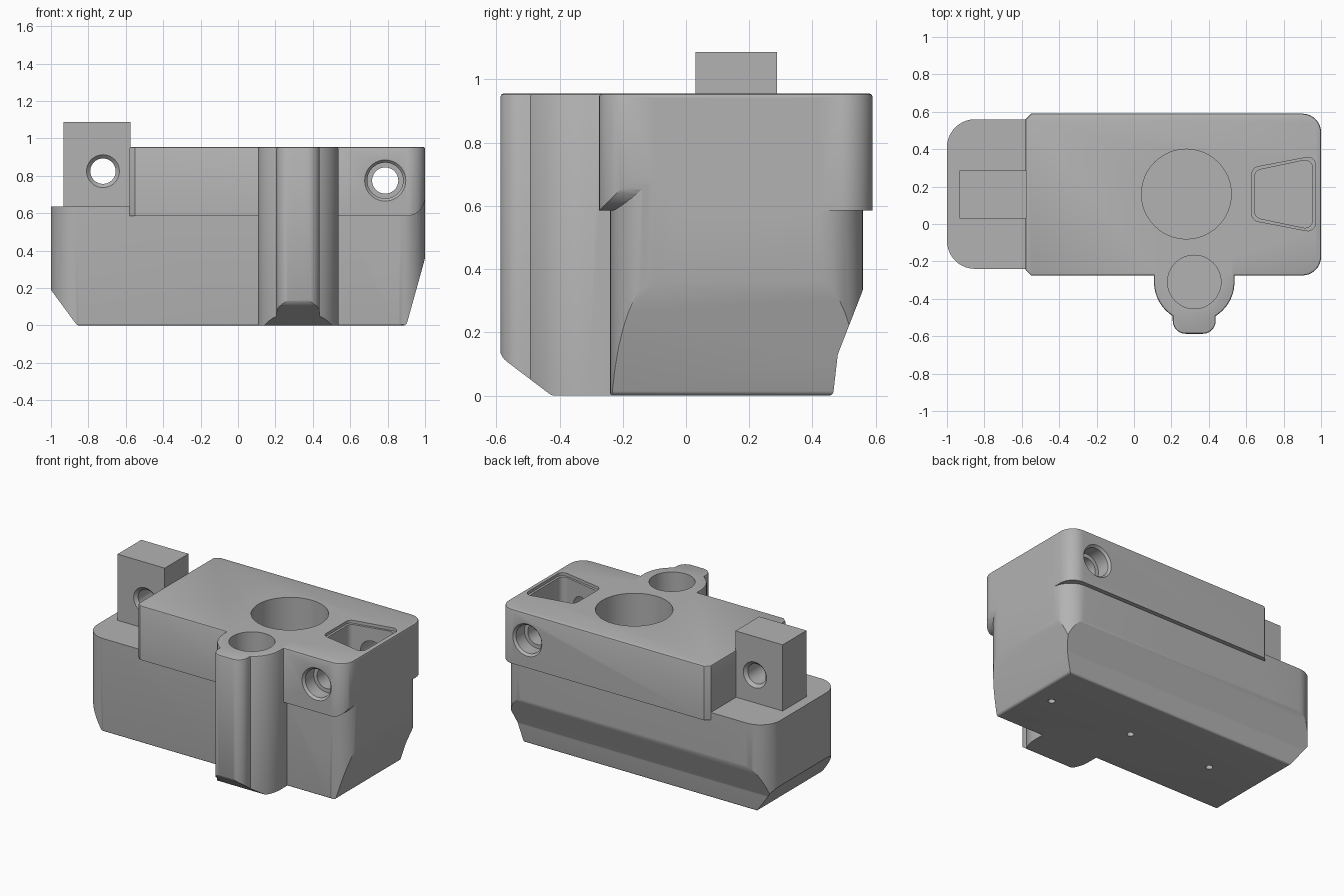
import bpy, bmesh, math
from mathutils import Vector

if "Cube" in bpy.data.objects:
    bpy.data.objects.remove(bpy.data.objects["Cube"])

grey = bpy.data.materials.new("plain grey")
grey.diffuse_color = (0.45, 0.45, 0.45, 1)
grey.use_nodes = True
grey.node_tree.nodes["Principled BSDF"].inputs["Base Color"].default_value = grey.diffuse_color


def rounded(corners, steps=10):
    """Polygon from (a, b, radius) corners; a radius of 0 stays sharp."""
    out = []
    n = len(corners)
    for i, (a, b, r) in enumerate(corners):
        p = Vector((a, b))
        if r == 0:
            out.append(p)
            continue
        u = (Vector(corners[i - 1][:2]) - p).normalized()
        v = (Vector(corners[(i + 1) % n][:2]) - p).normalized()
        half = u.angle(v) / 2
        c = p + (u + v).normalized() * (r / math.sin(half))
        s, e = p + u * (r / math.tan(half)) - c, p + v * (r / math.tan(half)) - c
        sweep = s.angle_signed(e)          # clockwise positive
        a0 = math.atan2(s.y, s.x)
        for k in range(steps + 1):
            t = a0 - sweep * k / steps
            out.append(c + Vector((math.cos(t), math.sin(t))) * r)
    return out


def arc(cx, cy, r, start, end, steps=24):
    angles = [math.radians(start + (end - start) * k / steps) for k in range(steps + 1)]
    return [Vector((cx + r * math.cos(t), cy + r * math.sin(t))) for t in angles]


def finish(name, bm):
    bmesh.ops.recalc_face_normals(bm, faces=bm.faces)
    mesh = bpy.data.meshes.new(name)
    bm.to_mesh(mesh)
    bm.free()
    mesh.materials.append(grey)
    obj = bpy.data.objects.new(name, mesh)
    bpy.context.collection.objects.link(obj)
    return obj


def prism(name, pts, axis, lo, hi, top_bevel=0):
    """Extrude a 2D outline along an axis, optionally easing the upper rim."""
    place = {"z": lambda p, t: (p[0], p[1], t),
             "y": lambda p, t: (p[0], t, p[1]),
             "x": lambda p, t: (t, p[0], p[1])}[axis]
    bm = bmesh.new()
    a = [bm.verts.new(place(p, lo)) for p in pts]
    b = [bm.verts.new(place(p, hi)) for p in pts]
    bm.faces.new(a)
    cap = bm.faces.new(b)
    for i in range(len(pts)):
        j = (i + 1) % len(pts)
        bm.faces.new((a[i], a[j], b[j], b[i]))
    bmesh.ops.recalc_face_normals(bm, faces=bm.faces)
    if top_bevel:
        bmesh.ops.bevel(bm, geom=list(cap.edges), offset=top_bevel, segments=2,
                        profile=0.5, affect="EDGES")
    return finish(name, bm)


def lathe(name, x, z, profile, n=40):
    """Solid turned around a line parallel to y; profile holds (y, radius)."""
    bm = bmesh.new()
    rings = [[bm.verts.new((x + r * math.cos(2 * math.pi * k / n), y,
                            z + r * math.sin(2 * math.pi * k / n))) for k in range(n)]
             for y, r in profile]
    for r0, r1 in zip(rings, rings[1:]):
        for k in range(n):
            m = (k + 1) % n
            bm.faces.new((r0[k], r0[m], r1[m], r1[k]))
    bm.faces.new(rings[0])
    bm.faces.new(rings[-1])
    return finish(name, bm)


def combine(target, other, operation):
    mod = target.modifiers.new("combine", "BOOLEAN")
    mod.operation, mod.solver, mod.object = operation, "EXACT", other
    bpy.context.view_layer.objects.active = target
    bpy.ops.object.modifier_apply(modifier=mod.name)
    bpy.data.objects.remove(other, do_unlink=True)


def circle(x, y, r, steps=48):
    return arc(x, y, r, 0, 360, steps)[:-1]


# Lower body: plan outline trimmed by the front and side silhouettes
housing = prism("housing", rounded([(-1, -0.24, 0.15), (1, -0.24, 0.14),
                                    (1, 0.56, 0.14), (-1, 0.56, 0.15)]), "z", 0, 0.94)
combine(housing, prism("front_trim", rounded(
    [(-0.86, 0, 0.02), (0.9, 0, 0.02), (1, 0.36, 0), (1, 0.94, 0), (-0.5, 0.94, 0),
     (-0.5, 0.635, 0), (-1, 0.635, 0), (-1, 0.19, 0)], 5), "y", -1, 1), "INTERSECT")
combine(housing, prism("side_trim", rounded(
    [(-0.24, 0, 0.01), (0.465, 0, 0.015), (0.48, 0.13, 0.04), (0.56, 0.335, 0.04),
     (0.56, 1, 0), (-0.24, 1, 0)], 5), "x", -2, 2), "INTERSECT")

# Upper cover with one rounded underside corner
cover = prism("cover", rounded([(-0.58, -0.245, 0), (-0.55, -0.275, 0), (1, -0.275, 0.1),
                                (1, 0.59, 0.1), (-0.55, 0.59, 0), (-0.58, 0.56, 0)]),
              "z", 0.585, 0.955, 0.01)
corner = arc(0.9, 0.685, 0.1, -90, 0, 10) + [Vector((1.02, 0.685)), Vector((1.02, 0.57)),
                                            Vector((0.9, 0.57))]
combine(cover, prism("corner_cutter", corner, "y", -0.5, 0), "DIFFERENCE")
combine(housing, cover, "UNION")

# Front boss with a narrow nub and a sloped foot
half, bx, by, br = 0.115, 0.322, -0.31, 0.215
ang = math.degrees(math.acos(half / br))
nub = rounded([(bx - half, -0.48, 0), (bx - half, -0.587, 0.07),
               (bx + half, -0.587, 0.07), (bx + half, -0.48, 0)])[1:-1]
outline = ([Vector((bx - br, -0.15))] + arc(bx, by, br, 180, 180 + ang, 14) + nub
           + arc(bx, by, br, 360 - ang, 360, 14) + [Vector((bx + br, -0.15))])
boss = prism("boss", outline, "z", 0, 0.955, 0.01)
combine(boss, prism("foot_trim", rounded(
    [(-0.7, 1, 0), (-0.59, 1, 0), (-0.59, 0.125, 0.06), (-0.425, 0, 0.03), (0, 0, 0),
     (0, 1, 0)], 6)[1:], "x", -1, 1), "INTERSECT")
combine(housing, boss, "UNION")

# Round bores in the top
combine(housing, prism("main_bore", circle(0.28, 0.16, 0.24), "z", 0.1, 1.2), "DIFFERENCE")
combine(housing, prism("boss_bore", circle(bx, by, 0.143), "z", 0.1, 1.2), "DIFFERENCE")


# Tapered pocket with an eased rim
def pocket(g):
    return rounded([(0.645 - g, 0.035 - g, 0.04), (0.955 + g, -0.03 - g, 0.04),
                    (0.955 + g, 0.35 + g, 0.04), (0.645 - g, 0.285 + g, 0.04)], 6)


combine(housing, prism("pocket_cutter", pocket(0), "z", 0.6, 1.2), "DIFFERENCE")
combine(housing, prism("rim_cutter", pocket(0.015), "z", 0.935, 1.2), "DIFFERENCE")

# Counterbored cross hole through the right end
combine(housing, lathe("cross_hole", 0.787, 0.775, [
    (-0.3, 0.11), (-0.275, 0.11), (-0.26, 0.096), (-0.17, 0.096), (-0.17, 0.07),
    (0.485, 0.07), (0.485, 0.096), (0.575, 0.096), (0.59, 0.11), (0.62, 0.11)]), "DIFFERENCE")

# Small screw holes underneath
for sx in (-0.5, 0.13, 0.76):
    combine(housing, prism("screw_hole", circle(sx, 0.12, 0.022, 16), "z", -0.1, 0.08),
            "DIFFERENCE")

# Upright mounting tab with a chamfered hole
tab = prism("mounting_tab", [(-0.932, 0.03), (-0.575, 0.03), (-0.575, 0.287), (-0.932, 0.287)],
            "z", 0.63, 1.087)
combine(tab, lathe("tab_hole", -0.722, 0.825, [
    (0, 0.088), (0.03, 0.088), (0.05, 0.068), (0.267, 0.068), (0.287, 0.088),
    (0.32, 0.088)]), "DIFFERENCE")

for obj in (housing, tab):
    bpy.ops.object.select_all(action="DESELECT")
    obj.select_set(True)
    bpy.context.view_layer.objects.active = obj
    bpy.ops.object.shade_smooth_by_angle(angle=math.radians(25))
